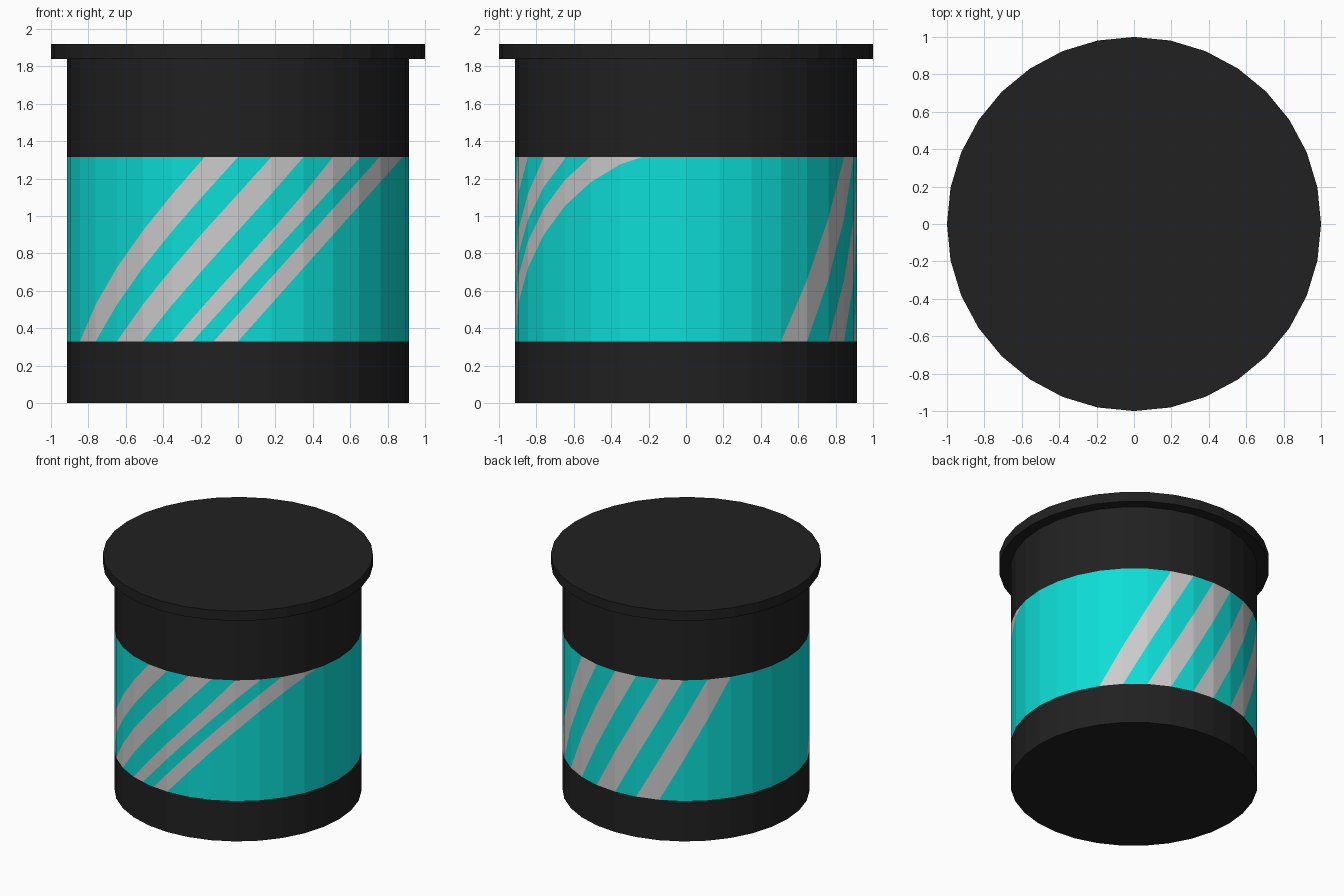
import bpy, bmesh
from math import sin, cos, pi
from mathutils import Vector

if "Cube" in bpy.data.objects:
    bpy.data.objects.remove(bpy.data.objects["Cube"])

SIDES = 32
R = 0.915
Z0, Z1 = 0.33, 1.315      # coloured sleeve limits


def material(name, rgb):
    m = bpy.data.materials.new(name)
    m.diffuse_color = (*rgb, 1)
    m.use_nodes = True
    m.node_tree.nodes["Principled BSDF"].inputs["Base Color"].default_value = m.diffuse_color
    return m


black = material("black", (0.015, 0.015, 0.015))
teal = material("teal", (0.004, 0.73, 0.68))
grey = material("grey", (0.52, 0.51, 0.51))


def rim(k, z, r=R):
    """Corner k of the 32-gon, counted from the front towards the right."""
    a = 2 * pi * k / SIDES
    return Vector((r * sin(a), -r * cos(a), z))


def finish(bm, name, mats):
    mesh = bpy.data.meshes.new(name)
    bm.to_mesh(mesh)
    bm.free()
    for m in mats:
        mesh.materials.append(m)
    obj = bpy.data.objects.new(name, mesh)
    bpy.context.collection.objects.link(obj)


def drum(name, r, za, zb, bottom=False, top=False):
    bm = bmesh.new()
    lo = [bm.verts.new(rim(k, za, r)) for k in range(SIDES)]
    hi = [bm.verts.new(rim(k, zb, r)) for k in range(SIDES)]
    for k in range(SIDES):
        j = (k + 1) % SIDES
        bm.faces.new((lo[k], lo[j], hi[j], hi[k]))
    if bottom:
        bm.faces.new(lo[::-1])
    if top:
        bm.faces.new(hi)
    finish(bm, name, [black])


# Stripe edges: height as a function of corner number
def helix(k0, k1):
    return lambda k: Z0 + (Z1 - Z0) * (k - k0) / (k1 - k0)


def slant(x0, x1):
    return lambda k: Z0 + (Z1 - Z0) * (rim(k, 0).x - x0) / (x1 - x0)


# Each stripe: left edge, right edge, first and last facet
stripes = [
    (helix(-6, -1), helix(-5, 0), -6, 0),
    (helix(-4, 1), helix(-3, 2), -4, 2),
    (helix(-2, 3), slant(-0.243, 0.655), -2, 4),
    (slant(-0.13, 0.757), slant(0.0, 0.88), -1, 7),
]
for k in (11, 13, 15, 17):
    stripes.append((helix(k, k + 3), helix(k + 1, k + 4), k, k + 4))

# Sleeve: each flat facet is cut along the stripe edges, then coloured
bm = bmesh.new()
for k in range(-8, SIDES - 8):
    corners = [rim(k, Z0), rim(k + 1, Z0), rim(k + 1, Z1), rim(k, Z1)]
    face = bm.faces.new([bm.verts.new(c) for c in corners])
    geom = [face, *face.edges, *face.verts]
    chord = corners[1] - corners[0]
    out = chord.cross(Vector((0, 0, 1))).normalized()
    here = [s for s in stripes if s[2] <= k < s[3]]
    for s in here:
        for edge in s[:2]:
            a, b = rim(k, edge(k)), rim(k + 1, edge(k + 1))
            geom = bmesh.ops.bisect_plane(bm, geom=geom, dist=1e-5, plane_co=a,
                                          plane_no=(b - a).cross(out).normalized())["geom"]
    for f in [g for g in geom if isinstance(g, bmesh.types.BMFace)]:
        c = f.calc_center_median()
        u = (c - corners[0]).dot(chord) / chord.length_squared
        for left, right, *_ in here:
            zl, zr = (e(k) * (1 - u) + e(k + 1) * u for e in (left, right))
            if zr < c.z < zl:
                f.material_index = 1
bmesh.ops.remove_doubles(bm, verts=bm.verts[:], dist=1e-4)
finish(bm, "striped_sleeve", [teal, grey])

# Black base, collar and lid
drum("base", R, 0, Z0, bottom=True)
drum("collar", R, Z1, 1.84)
drum("lid", 1.0, 1.84, 1.92, bottom=True, top=True)
